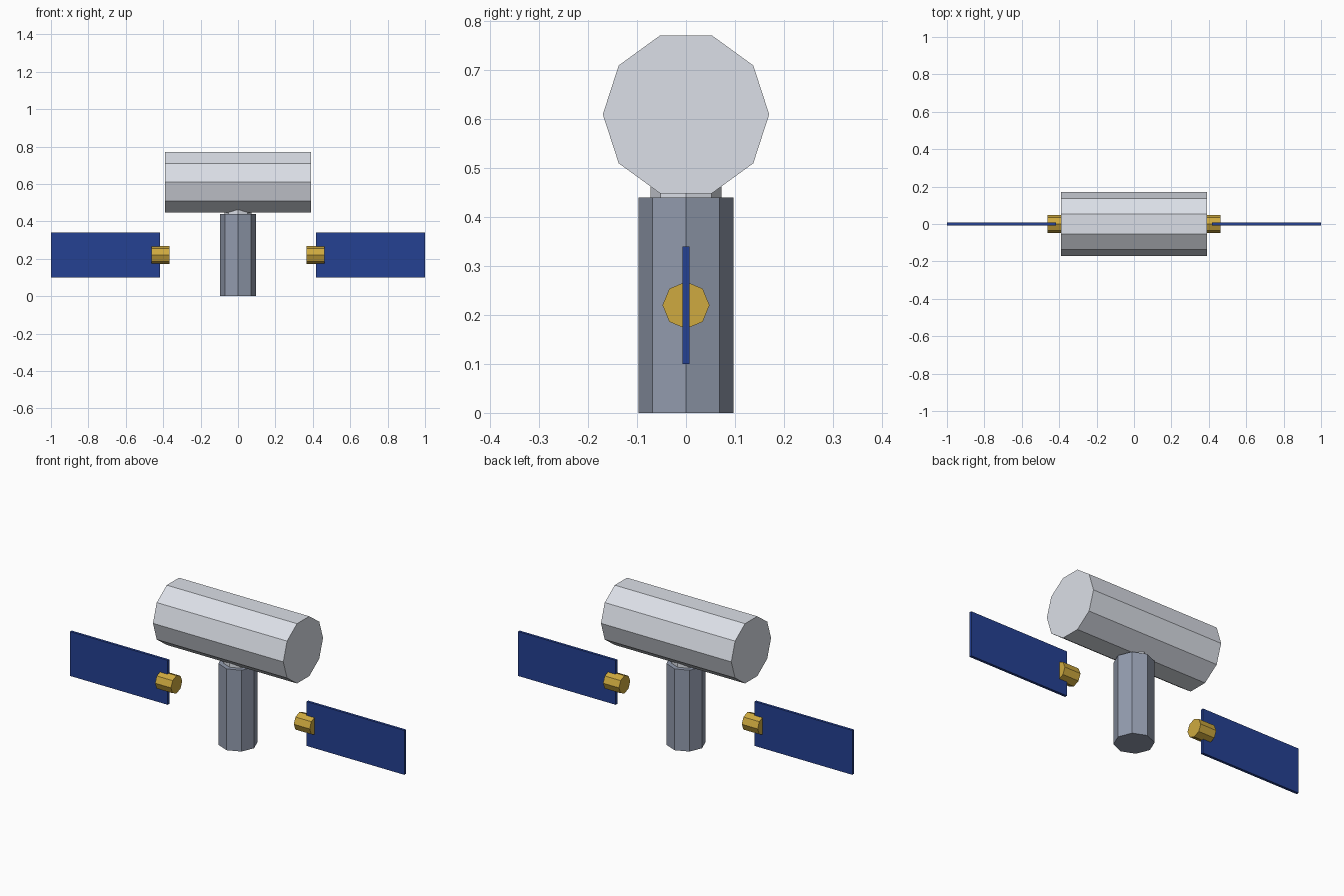
import bpy
from math import pi

if "Cube" in bpy.data.objects:
    bpy.data.objects.remove(bpy.data.objects["Cube"])


def material(name, rgb):
    m = bpy.data.materials.new(name)
    m.diffuse_color = (*rgb, 1.0)
    m.use_nodes = True
    m.node_tree.nodes["Principled BSDF"].inputs["Base Color"].default_value = m.diffuse_color
    return m


PALE = material("pale_shell", (0.71, 0.74, 0.80))
STEEL = material("steel", (0.29, 0.33, 0.42))
GOLD = material("gold", (0.62, 0.40, 0.05))
BLUE = material("panel_blue", (0.018, 0.052, 0.29))


def finish(name, mat):
    ob = bpy.context.object
    ob.name = name
    ob.data.materials.append(mat)
    return ob


def prism(name, sides, radius, length, centre, mat, along_x=False):
    bpy.ops.mesh.primitive_cylinder_add(
        vertices=sides, radius=radius, depth=length, location=centre,
        rotation=(0, pi / 2 if along_x else 0, 0))
    return finish(name, mat)


def box(name, size, centre, mat):
    bpy.ops.mesh.primitive_cube_add(size=1, location=centre)
    bpy.context.object.scale = size
    return finish(name, mat)


# Upright post and the narrower neck that enters the barrel
prism("post", 8, 0.097, 0.44, (0, 0, 0.22), STEEL)
prism("neck", 8, 0.073, 0.08, (0, 0, 0.47), PALE)

# Ten-sided horizontal barrel
prism("barrel", 10, 0.17, 0.78, (0, 0, 0.61), PALE, along_x=True)

# Panel and its gold hub on each side
for side, s in (("left", -1), ("right", 1)):
    prism(side + "_hub", 8, 0.048, 0.095, (s * 0.415, 0, 0.22), GOLD, along_x=True)
    box(side + "_panel", (0.584, 0.014, 0.24), (s * 0.708, 0, 0.22), BLUE)
